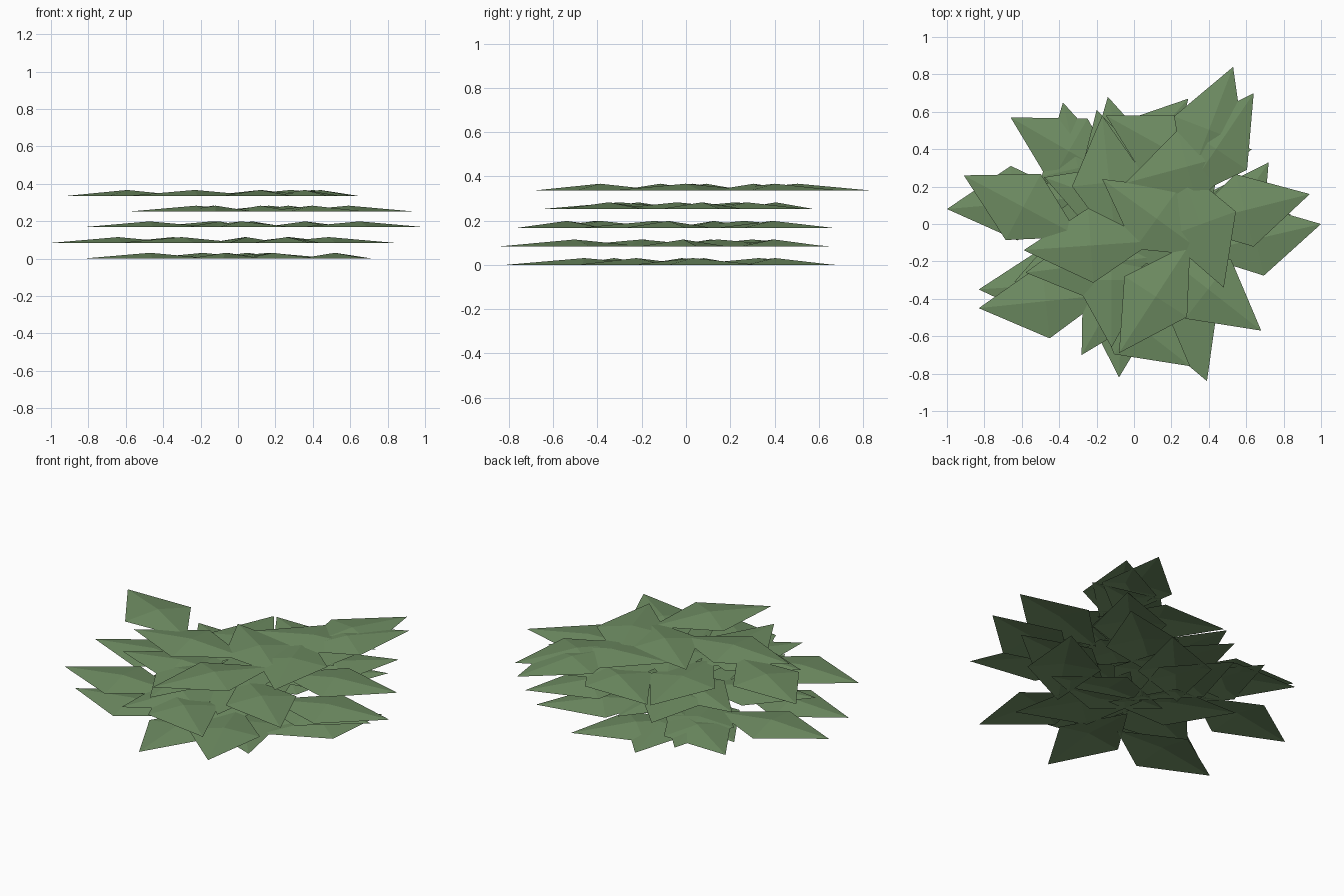
import bpy, bmesh
from math import radians, cos, sin

if "Cube" in bpy.data.objects:
    bpy.data.objects.remove(bpy.data.objects["Cube"])

green = bpy.data.materials.new("leaf_green")
green.diffuse_color = (0.16, 0.27, 0.125, 1)
green.use_nodes = True
green.node_tree.nodes["Principled BSDF"].inputs["Base Color"].default_value = green.diffuse_color

# Proportions shared by every leaf: a kite with a raised centre
LENGTH, SHOULDER, HALF_WIDTH, RISE = 0.70, 0.36, 0.20, 0.031
LAYER_GAP = 0.084

# Leaves per layer, bottom to top: tip x, tip y, pointing direction in degrees
layers = [
    [(-.83, -.35, 184), (-.08, -.82, 268), (.72, .33, 56), (.42, -.50, 310),
     (-.14, .68, 103), (.29, .67, 48), (-.50, .26, 150), (.52, -.08, 350)],
    [(-1.0, .08, 185), (-.66, .57, 150), (.39, -.84, 291), (-.38, .65, 103),
     (.84, .05, 10), (.55, .63, 40), (-.64, -.31, 200), (-.05, -.55, 255),
     (.10, .50, 80)],
    [(1.0, 0, 13), (-.83, -.45, 186), (.60, .66, 48), (-.28, -.70, 240),
     (.30, -.76, 322), (-.20, .61, 105), (-.48, .25, 160), (.20, -.48, 290)],
    [(.94, .16, 14), (.68, -.57, 322), (-.12, -.66, 270), (-.58, -.26, 187),
     (-.17, .58, 96), (-.15, .58, 151), (.50, .55, 50), (.30, -.35, 300)],
    [(.53, .84, 69), (.64, .70, 56), (-.91, .26, 152), (-.59, -.14, 184),
     (-.08, -.69, 237), (.48, -.34, 290), (-.17, .24, 144), (.63, .40, 15)],
]


def add_leaf(bm, tip_x, tip_y, angle, z):
    """Four flat triangles from the kite outline up to its centre."""
    c, s = cos(radians(angle)), sin(radians(angle))

    def point(back, side, height):
        return bm.verts.new((tip_x - c * back - s * side,
                             tip_y - s * back + c * side, z + height))

    outline = [point(0, 0, 0), point(SHOULDER, HALF_WIDTH, 0),
               point(LENGTH, 0, 0), point(SHOULDER, -HALF_WIDTH, 0)]
    centre = point(SHOULDER, 0, RISE)
    for i in range(4):
        bm.faces.new((outline[i], outline[(i + 1) % 4], centre))


# One object per layer of leaves
for level, leaves in enumerate(layers):
    bm = bmesh.new()
    for x, y, angle in leaves:
        add_leaf(bm, x, y, angle, level * LAYER_GAP)
    mesh = bpy.data.meshes.new(f"leaf_layer_{level + 1}")
    bm.to_mesh(mesh)
    bm.free()
    mesh.materials.append(green)
    obj = bpy.data.objects.new(f"leaf_layer_{level + 1}", mesh)
    bpy.context.collection.objects.link(obj)
